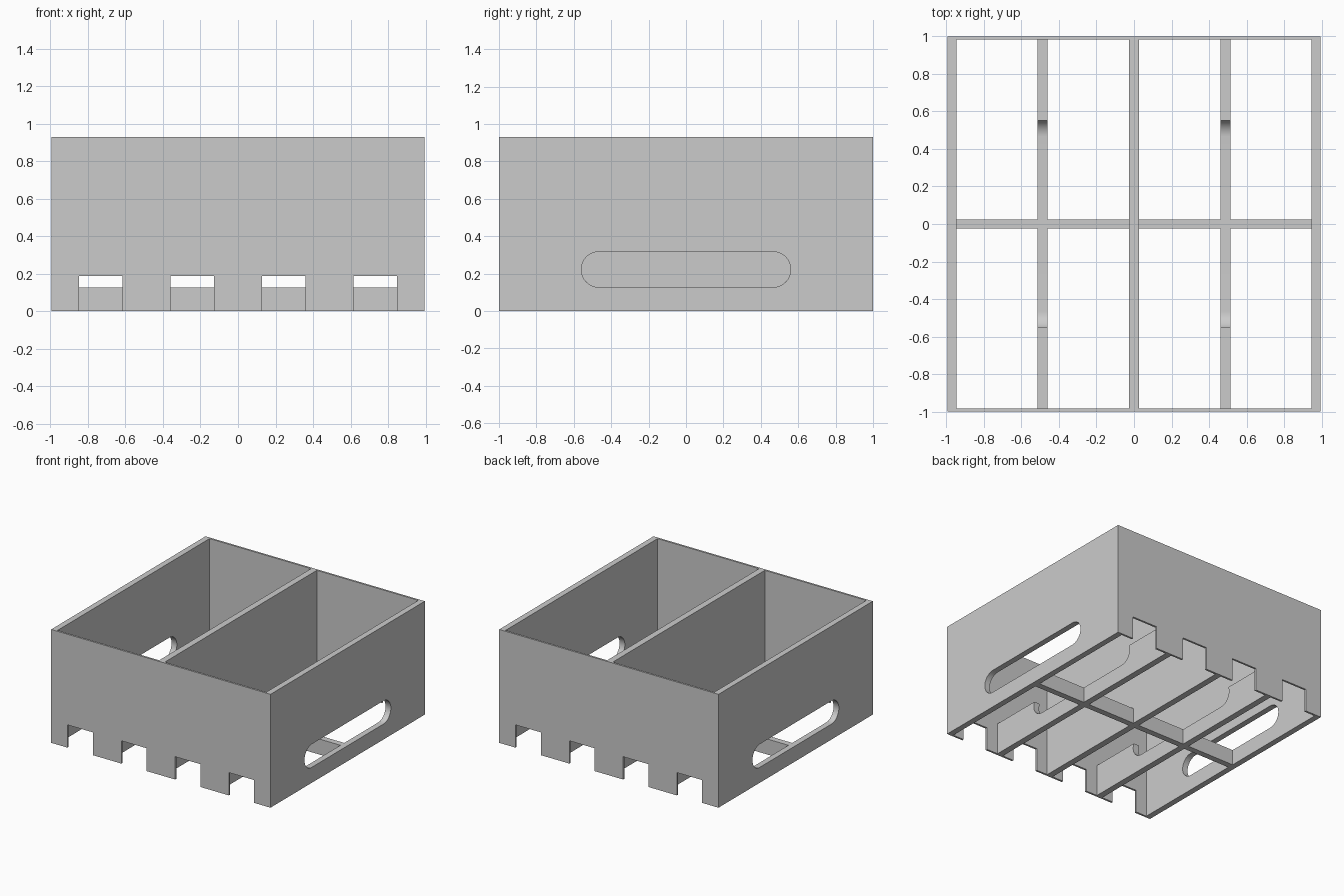
import bpy, bmesh, math

if "Cube" in bpy.data.objects:
    bpy.data.objects.remove(bpy.data.objects["Cube"], do_unlink=True)

grey = bpy.data.materials.new("plain grey")
grey.use_nodes = True
colour = (0.6, 0.6, 0.6, 1)
grey.diffuse_color = colour
grey.node_tree.nodes["Principled BSDF"].inputs["Base Color"].default_value = colour

HALF_X, HALF_Y, HEIGHT = 0.995, 1.0, 0.93
WALL, PANEL = 0.048, 0.016          # side wall and front panel thickness
PITCH = 0.488                       # spacing of the lengthwise walls and rails
BAR_H, RAIL_H = 0.127, 0.26
SLOT_R, SLOT_END = 0.095, 0.465     # slot radius and arc centre
SLOT_Z = BAR_H + SLOT_R
INNER_Y = HALF_Y - PANEL


def plate(name, outline, axis, centre, thick):
    """Extrude an outline drawn in (x, z) or (y, z) along the other level axis."""
    def place(u, z, d):
        return (d, u, z) if axis == "x" else (u, d, z)
    bm = bmesh.new()
    face = bm.faces.new([bm.verts.new(place(u, z, centre - thick / 2)) for u, z in outline])
    ext = bmesh.ops.extrude_face_region(bm, geom=[face])
    moved = [v for v in ext["geom"] if isinstance(v, bmesh.types.BMVert)]
    bmesh.ops.translate(bm, verts=moved, vec=place(0, 0, thick))
    bmesh.ops.recalc_face_normals(bm, faces=bm.faces)
    mesh = bpy.data.meshes.new(name)
    bm.to_mesh(mesh)
    bm.free()
    mesh.materials.append(grey)
    ob = bpy.data.objects.new(name, mesh)
    bpy.context.collection.objects.link(ob)
    return ob


def rect(u0, u1, z0, z1):
    return [(u0, z0), (u1, z0), (u1, z1), (u0, z1)]


def arc(centre, start, end, steps=16):
    angles = [math.radians(start + (end - start) * i / steps) for i in range(steps + 1)]
    return [(centre + SLOT_R * math.cos(a), SLOT_Z + SLOT_R * math.sin(a)) for a in angles]


def shade(ob):
    bpy.ops.object.select_all(action="DESELECT")
    ob.select_set(True)
    bpy.context.view_layer.objects.active = ob
    bpy.ops.object.shade_smooth_by_angle(angle=math.radians(30))


# Front and back panels with four notches along the bottom edge
outline = [(-HALF_X, 0)]
for k in (-1.5, -0.5, 0.5, 1.5):
    left, right = k * PITCH - 0.115, k * PITCH + 0.115
    outline += [(left, 0), (left, 0.187), (right, 0.187), (right, 0)]
outline += [(HALF_X, 0), (HALF_X, HEIGHT), (-HALF_X, HEIGHT)]
for name, s in (("front_panel", -1), ("back_panel", 1)):
    plate(name, outline, "y", s * (HALF_Y - PANEL / 2), PANEL)

# Side walls with a rounded hand slot
slot = arc(SLOT_END, -90, 90) + arc(-SLOT_END, 90, 270)
for name, s in (("right_wall", -1), ("left_wall", 1)):
    x = s * (HALF_X - WALL / 2)
    wall = plate(name, rect(-INNER_Y, INNER_Y, 0, HEIGHT), "x", x, WALL)
    cutter = plate("slot_cutter", slot, "x", x, WALL * 3)
    cutter.hide_render = True
    cut = wall.modifiers.new("slot", "BOOLEAN")
    cut.operation, cut.solver, cut.object = "DIFFERENCE", "EXACT", cutter
    bpy.context.view_layer.objects.active = wall
    bpy.ops.object.modifier_apply(modifier="slot")
    bpy.data.objects.remove(cutter, do_unlink=True)
    shade(wall)

# Full-height centre divider
plate("centre_divider", rect(-INNER_Y, INNER_Y, 0, HEIGHT), "x", 0, 0.052)

# Low rails, scooped out between the slot ends
lip = math.degrees(math.asin((RAIL_H - SLOT_Z) / SLOT_R))
profile = [(-INNER_Y, 0), (INNER_Y, 0), (INNER_Y, RAIL_H)]
profile += arc(SLOT_END, lip, -90) + arc(-SLOT_END, 270, 180 - lip)
profile += [(-INNER_Y, RAIL_H)]
for name, s in (("right_rail", -1), ("left_rail", 1)):
    shade(plate(name, profile, "x", s * PITCH, 0.052))

# Cross bar pieces between the lengthwise parts
stops = [-HALF_X + WALL / 2, -PITCH, 0, PITCH, HALF_X - WALL / 2]
for i, (a, b) in enumerate(zip(stops, stops[1:])):
    plate(f"cross_bar_{i + 1}", rect(a + 0.024, b - 0.024, 0, BAR_H), "y", 0, 0.05)
